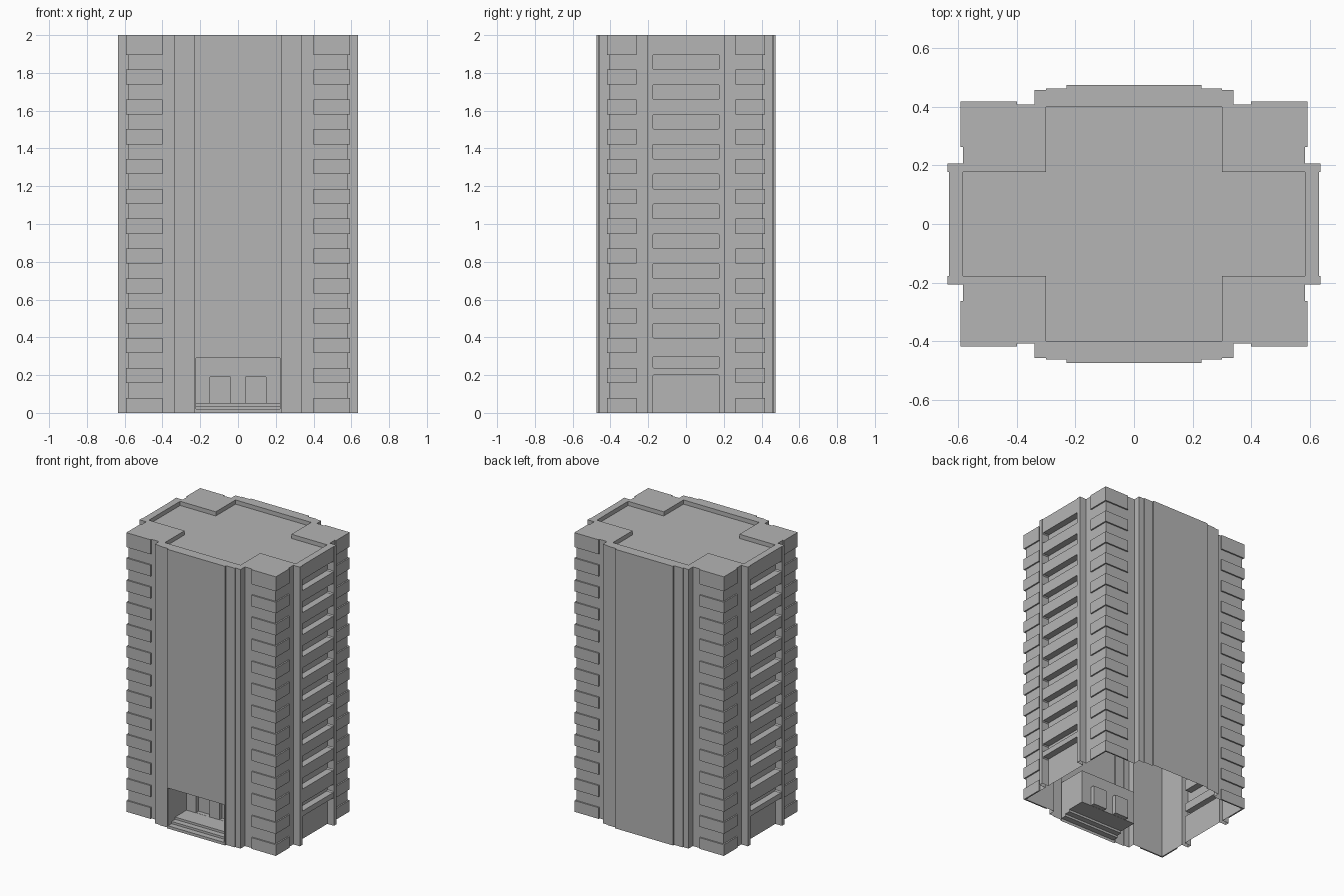
import bpy, bmesh

old = bpy.data.objects.get("Cube")
if old:
    bpy.data.objects.remove(old, do_unlink=True)

H = 2.0            # tower height
STOREY = 0.158     # storey pitch
BAND = 0.08        # height of a wall band
FLOORS = 13

concrete = bpy.data.materials.new("grey_concrete")
concrete.use_nodes = True
grey = (0.46, 0.46, 0.46, 1)
concrete.diffuse_color = grey
concrete.node_tree.nodes["Principled BSDF"].inputs["Base Color"].default_value = grey


def prism(bm, pts, lo, hi, axis="z", skip=0):
    """Extrude a profile along z or x; the last `skip` sides stay open."""
    def place(p, t):
        return (p[0], p[1], t) if axis == "z" else (t, p[0], p[1])
    a = [bm.verts.new(place(p, lo)) for p in pts]
    b = [bm.verts.new(place(p, hi)) for p in pts]
    n = len(pts)
    bm.faces.new(a[::-1])
    bm.faces.new(b)
    for i in range(n - skip):
        j = (i + 1) % n
        bm.faces.new((a[i], a[j], b[j], b[i]))


def mirrored(quarter):
    """Complete a closed outline from its +x +y quarter."""
    half = quarter + [(-x, y) for x, y in reversed(quarter)]
    return half + [(-x, -y) for x, y in half]


def chamfered(w, z0, z1, c=0.007):
    """Window outline with softened corners."""
    return [(-w, z0 + c), (-w + c, z0), (w - c, z0), (w, z0 + c),
            (w, z1 - c), (w - c, z1), (-w + c, z1), (-w, z1 - c)]


def make(name, bm):
    bmesh.ops.recalc_face_normals(bm, faces=bm.faces)
    me = bpy.data.meshes.new(name)
    bm.to_mesh(me)
    bm.free()
    ob = bpy.data.objects.new(name, me)
    bpy.context.scene.collection.objects.link(ob)
    me.materials.append(concrete)
    return ob


def cut(ob, cutter):
    cutter.hide_render = True
    mod = ob.modifiers.new("cut", "BOOLEAN")
    mod.operation = "DIFFERENCE"
    mod.solver = "EXACT"
    mod.object = cutter
    bpy.context.view_layer.objects.active = ob
    bpy.ops.object.modifier_apply(modifier=mod.name)
    bpy.data.objects.remove(cutter, do_unlink=True)


# Tower body with stepped facade and side piers
bm = bmesh.new()
prism(bm, mirrored([(.632, .178), (.636, .178), (.636, .207), (.583, .207),
                    (.583, .408), (.34, .408), (.34, .457), (.30, .457),
                    (.30, .463), (.23, .463), (.23, .475)]), 0, H)
body = make("tower_body", bm)

# Cross-shaped roof well, side balconies and stepped entrance
bm = bmesh.new()
prism(bm, mirrored([(.583, .177), (.30, .177), (.30, .40)]), H - 0.03, H + 0.1)
for side in (-1, 1):
    lo, hi = sorted((side * 0.584, side * 0.7))
    prism(bm, chamfered(.178, -0.1, 0.2), lo, hi, "x")
    for k in range(1, FLOORS - 1):
        top = 0.297 if k == 1 else STOREY * (k + 1)
        prism(bm, chamfered(.178, STOREY * k + BAND, top), lo, hi, "x")
prism(bm, [(-.6, .29), (-.6, .02), (-.435, .02), (-.435, .036), (-.395, .036),
           (-.395, .052), (-.265, .052), (-.265, .29)], -.222, .222, "x")
cut(body, make("opening_cutter", bm))

# Door recesses in the back wall of the entrance
bm = bmesh.new()
for x in (-.093, .093):
    prism(bm, [(-.3, .053), (-.235, .053), (-.235, .19), (-.3, .19)],
          x - .054, x + .054, "x")
cut(body, make("door_cutter", bm))

# Open underside
bm = bmesh.new()
bm.from_mesh(body.data)
under = [f for f in bm.faces if all(v.co.z < 0.001 for v in f.verts)]
bmesh.ops.delete(bm, geom=under, context="FACES")
bm.to_mesh(body.data)
bm.free()

# Raised wall bands wrapping each corner
corner = [(.583, .263), (.593, .263), (.593, .418),
          (.40, .418), (.40, .408), (.583, .408)]
for y_name, sy in (("front", -1), ("back", 1)):
    for x_name, sx in (("right", -1), ("left", 1)):
        bm = bmesh.new()
        for k in range(FLOORS):
            z = STOREY * k
            top = H if k == FLOORS - 1 else z + BAND
            prism(bm, [(x * sx, y * sy) for x, y in corner], z, top, skip=2)
        make(f"{y_name}_{x_name}_corner_bands", bm)
